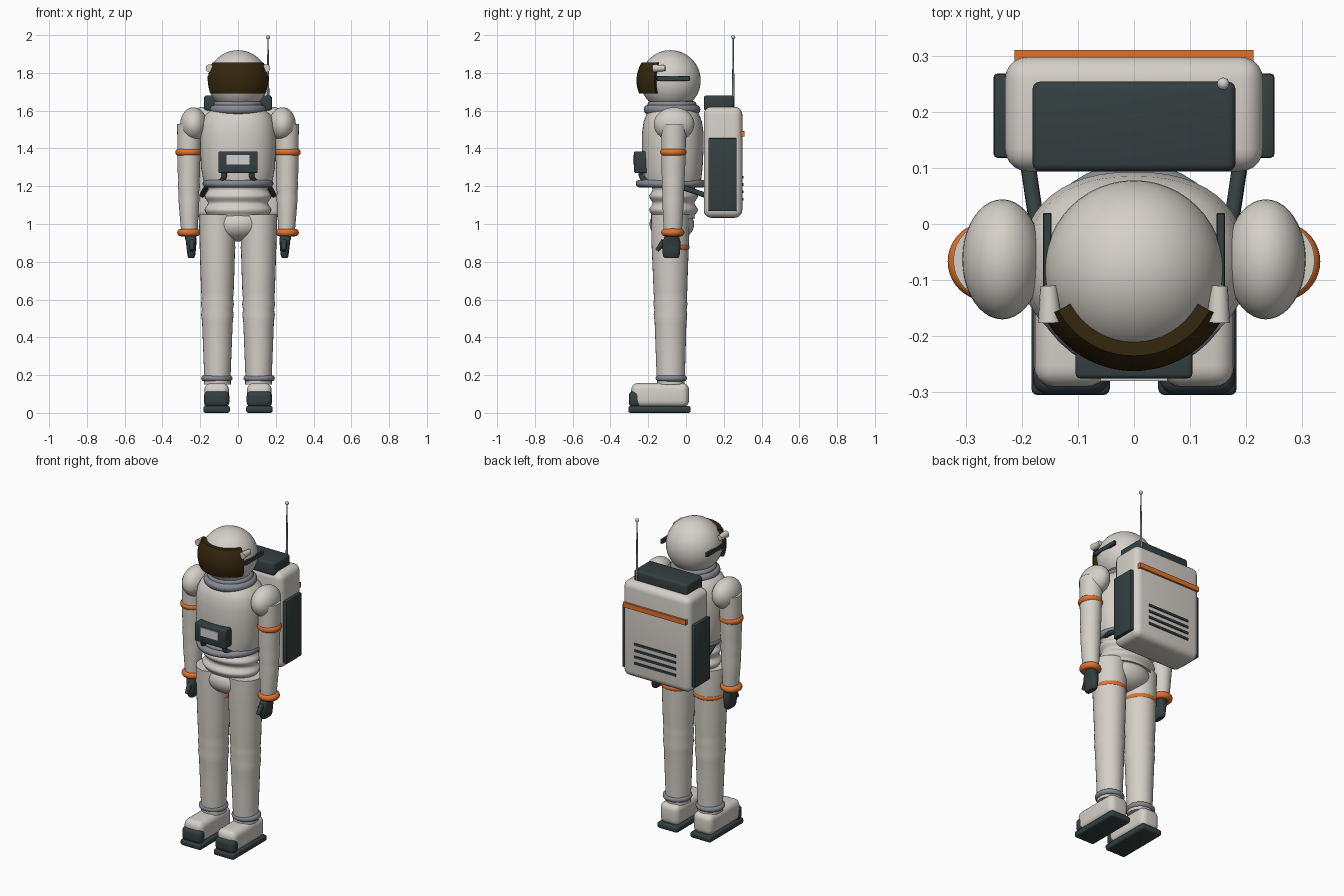
import bpy, bmesh, math
from mathutils import Vector

if "Cube" in bpy.data.objects:
    bpy.data.objects.remove(bpy.data.objects["Cube"])


def mat(name, c):
    m = bpy.data.materials.new(name)
    m.diffuse_color = (*c, 1)
    m.use_nodes = True
    m.node_tree.nodes["Principled BSDF"].inputs["Base Color"].default_value = m.diffuse_color
    return m


WHITE = mat("suit white", (0.66, 0.63, 0.58))
DARK = mat("dark slate", (0.035, 0.05, 0.052))
ORANGE = mat("orange", (0.75, 0.17, 0.025))
GREY = mat("ring grey", (0.24, 0.255, 0.285))
VISOR = mat("visor brown", (0.035, 0.02, 0.004))
SCREEN = mat("screen grey", (0.62, 0.63, 0.62))


def finish(name, bm, m, angle=40):
    bmesh.ops.recalc_face_normals(bm, faces=bm.faces)
    me = bpy.data.meshes.new(name)
    bm.to_mesh(me)
    bm.free()
    ob = bpy.data.objects.new(name, me)
    bpy.context.collection.objects.link(ob)
    me.materials.append(m)
    bpy.ops.object.select_all(action='DESELECT')
    ob.select_set(True)
    bpy.context.view_layer.objects.active = ob
    bpy.ops.object.shade_smooth_by_angle(angle=math.radians(angle))
    return ob


def box(name, x, y, z, m, bevel=0.0, seg=3):
    """Box from (min, max) ranges with rounded edges."""
    bm = bmesh.new()
    bmesh.ops.create_cube(bm, size=1)
    for v in bm.verts:
        v.co = [(r[0] + r[1]) / 2 + c * (r[1] - r[0]) for c, r in zip(v.co, (x, y, z))]
    if bevel:
        bmesh.ops.bevel(bm, geom=bm.edges[:], offset=bevel, segments=seg,
                        profile=0.5, affect='EDGES')
    return finish(name, bm, m)


def ball(name, c, r, m, seg=40):
    bm = bmesh.new()
    bmesh.ops.create_uvsphere(bm, u_segments=seg, v_segments=seg // 2, radius=1)
    for v in bm.verts:
        v.co = [a + b * k for a, b, k in zip(c, v.co, r)]
    return finish(name, bm, m)


def loft(name, sections, m, n=32, power=2.0):
    """Skin through (z, centre x, centre y, radius x, radius y) sections."""
    bm = bmesh.new()
    rings = []
    for z, cx, cy, rx, ry in sections:
        ring = []
        for i in range(n):
            a = 2 * math.pi * i / n
            c, s = math.cos(a), math.sin(a)
            ring.append(bm.verts.new((
                cx + rx * math.copysign(abs(c) ** (2 / power), c),
                cy + ry * math.copysign(abs(s) ** (2 / power), s), z)))
        rings.append(ring)
    for a, b in zip(rings, rings[1:]):
        for i in range(n):
            bm.faces.new((a[i], a[(i + 1) % n], b[(i + 1) % n], b[i]))
    bm.faces.new(rings[0])
    bm.faces.new(rings[-1])
    return finish(name, bm, m)


def ring(name, c, R, r, m, flat=1.0):
    bpy.ops.mesh.primitive_torus_add(location=c, major_radius=R, minor_radius=r,
                                     major_segments=40, minor_segments=12)
    ob = bpy.context.object
    ob.name = name
    ob.scale.z = flat
    ob.data.materials.append(m)
    bpy.ops.object.shade_smooth()
    return ob


def rod(name, a, b, r1, r2, m, n=16):
    a, b = Vector(a), Vector(b)
    bm = bmesh.new()
    bmesh.ops.create_cone(bm, cap_ends=True, segments=n, radius1=r1, radius2=r2,
                          depth=(b - a).length)
    rot = (b - a).to_track_quat('Z', 'Y')
    for v in bm.verts:
        v.co = rot @ v.co + (a + b) / 2
    return finish(name, bm, m)


def hose(name, pts, r, m):
    cu = bpy.data.curves.new(name, 'CURVE')
    cu.dimensions = '3D'
    cu.bevel_depth, cu.bevel_resolution, cu.resolution_u = r, 3, 8
    cu.use_fill_caps = True
    sp = cu.splines.new('BEZIER')
    sp.bezier_points.add(len(pts) - 1)
    for p, co in zip(sp.bezier_points, pts):
        p.co = co
        p.handle_left_type = p.handle_right_type = 'AUTO'
    ob = bpy.data.objects.new(name, cu)
    bpy.context.collection.objects.link(ob)
    cu.materials.append(m)


# Helmet and wraparound visor shell
HC = Vector((0, -0.082, 1.76))
ball("helmet", HC, (0.16, 0.16, 0.16), WHITE, 48)
bm = bmesh.new()
U, V = 32, 12
grid = {}
for k, R in enumerate((0.18, 0.155)):
    for i in range(U + 1):
        a = math.radians(-152 + 124 * i / U)
        for j in range(V + 1):
            h = -0.07 + 0.165 * j / V
            q = math.sqrt(R * R - h * h)
            grid[k, i, j] = bm.verts.new(HC + Vector((q * math.cos(a), q * math.sin(a), h)))
for k in (0, 1):
    for i in range(U):
        for j in range(V):
            bm.faces.new([grid[k, i + p, j + q] for p, q in ((0, 0), (1, 0), (1, 1), (0, 1))])
for i in range(U):
    for j in (0, V):
        bm.faces.new((grid[0, i, j], grid[0, i + 1, j], grid[1, i + 1, j], grid[1, i, j]))
for j in range(V):
    for i in (0, U):
        bm.faces.new((grid[0, i, j], grid[0, i, j + 1], grid[1, i, j + 1], grid[1, i, j]))
finish("visor", bm, VISOR)

# Neck rings, torso, waist and pelvis
ring("neck_ring_lower", (0, -0.074, 1.606), 0.125, 0.025, GREY)
ring("neck_ring_upper", (0, -0.074, 1.632), 0.112, 0.018, GREY)
TY = -0.07
loft("torso", [(1.2, 0, TY, .172, .145), (1.23, 0, TY, .183, .15), (1.3, 0, TY, .196, .158),
               (1.4, 0, TY, .2, .163), (1.48, 0, TY, .2, .163), (1.54, 0, TY, .192, .155),
               (1.58, 0, TY, .172, .14), (1.605, 0, TY, .14, .12), (1.62, 0, TY, .1, .1)],
     WHITE, 48, 2.3)
ring("waist_ring", (0, -0.078, 1.214), 0.168, 0.02, GREY)
loft("waist_bellows", [(1.03 + 0.18 * i / 24, 0, -0.066,
                        .168 + .009 * math.cos(2 * math.pi * i / 9.6 + 2.4),
                        .12 + .009 * math.cos(2 * math.pi * i / 9.6 + 2.4))
                       for i in range(25)], WHITE, 40)
ball("pelvis", (0, -0.075, 1.0), (0.15, 0.118, 0.092), WHITE)

# Chest control box
box("chest_box", (-.104, .104), (-.275, -.205), (1.27, 1.385), DARK, .008)
box("chest_screen", (-.06, .06), (-.28, -.272), (1.315, 1.366), SCREEN)

for s, side in ((-1, "right_"), (1, "left_")):
    # Helmet lamp and side rail
    rod(side + "lamp", (s * .152, -.11, 1.825), (s * .15, -.176, 1.824), .015, .021, WHITE)
    box(side + "helmet_rail", sorted((s * .147, s * .162)), (-.155, .02), (1.757, 1.784), DARK, .002, 1)

    # Shoulder, arm and bands
    ball(side + "shoulder", (s * .235, -.063, 1.528), (.071, .107, .09), WHITE)
    loft(side + "arm", [(.95, s * .257, -.07, .043, .048), (1.05, s * .259, -.069, .05, .053),
                        (1.14, s * .26, -.068, .056, .058), (1.17, s * .26, -.068, .054, .057),
                        (1.2, s * .26, -.068, .059, .06), (1.23, s * .26, -.068, .056, .059),
                        (1.27, s * .26, -.067, .059, .062), (1.38, s * .26, -.066, .061, .064),
                        (1.53, s * .258, -.065, .064, .067)], WHITE)
    ring(side + "upper_arm_band", (s * .262, -.067, 1.38), .05, .02, ORANGE)
    ring(side + "wrist_band", (s * .26, -.07, .955), .042, .02, ORANGE)

    # Glove with thumb
    loft(side + "glove", [(.82, s * .247, -.078, .014, .036), (.83, s * .247, -.078, .02, .044),
                          (.87, s * .247, -.078, .025, .048), (.91, s * .248, -.078, .028, .048),
                          (.92, s * .25, -.076, .03, .042), (.95, s * .254, -.072, .03, .038)],
         DARK, 24, 3)
    rod(side + "thumb", (s * .245, -.115, .91), (s * .243, -.153, .86), .017, .011, DARK, 12)

    # Leg with knee ripples
    leg = [(.15, .071, .073), (.2, .07, .075), (.35, .076, .08), (.48, .081, .084),
           (.52, .086, .089), (.545, .082, .085), (.575, .087, .09), (.605, .083, .087),
           (.64, .086, .089), (.75, .09, .093), (.9, .094, .099), (1.0, .097, .1),
           (1.05, .098, .1)]
    loft(side + "leg", [(z, s * .109, -.08 - .004 * z, rx, ry) for z, rx, ry in leg], WHITE)
    ring(side + "thigh_band", (s * .109, -.077, .876), .077, .019, ORANGE)
    ring(side + "ankle_ring", (s * .112, -.078, .183), .067, .016, GREY)

    # Boot, toe cap and sole
    X = s * .113
    box(side + "boot", (X - .065, X + .065), (-.29, .016), (.03, .158), WHITE, .036, 5)
    box(side + "toe_cap", (X - .067, X + .067), (-.303, -.24), (.03, .116), DARK, .026, 4)
    box(side + "sole", (X - .07, X + .07), (-.305, .025), (0, .037), DARK, .012, 3)

    # Hose from chest box round the waist to the pack
    hose(side + "hose", [(s * .075, -.24, 1.29), (s * .075, -.232, 1.245), (s * .12, -.16, 1.215),
                         (s * .165, -.03, 1.195), (s * .19, .11, 1.15)], .014, DARK)

    # Pack side panel
    box(side + "pack_panel", sorted((s * .22, s * .25)), (.118, .268), (1.068, 1.455), DARK, .006, 2)

# Backpack with top unit, stripe and vents
box("backpack", (-.23, .23), (.094, .298), (1.033, 1.62), WHITE, .04, 5)
box("pack_top_unit", (-.181, .181), (.094, .254), (1.6, 1.68), DARK, .014, 3)
box("pack_stripe", (-.213, .213), (.29, .31), (1.462, 1.492), ORANGE)
for i in range(4):
    z = 1.248 - .039 * i
    box(f"vent_{i + 1}", (-.142, .142), (.29, .304), (z - .007, z + .007), DARK)

# Antenna
rod("antenna", (.159, .25, 1.6), (.159, .25, 1.985), .008, .003, GREY, 12)
ball("antenna_tip", (.159, .25, 1.989), (.011, .011, .011), SCREEN, 16)
